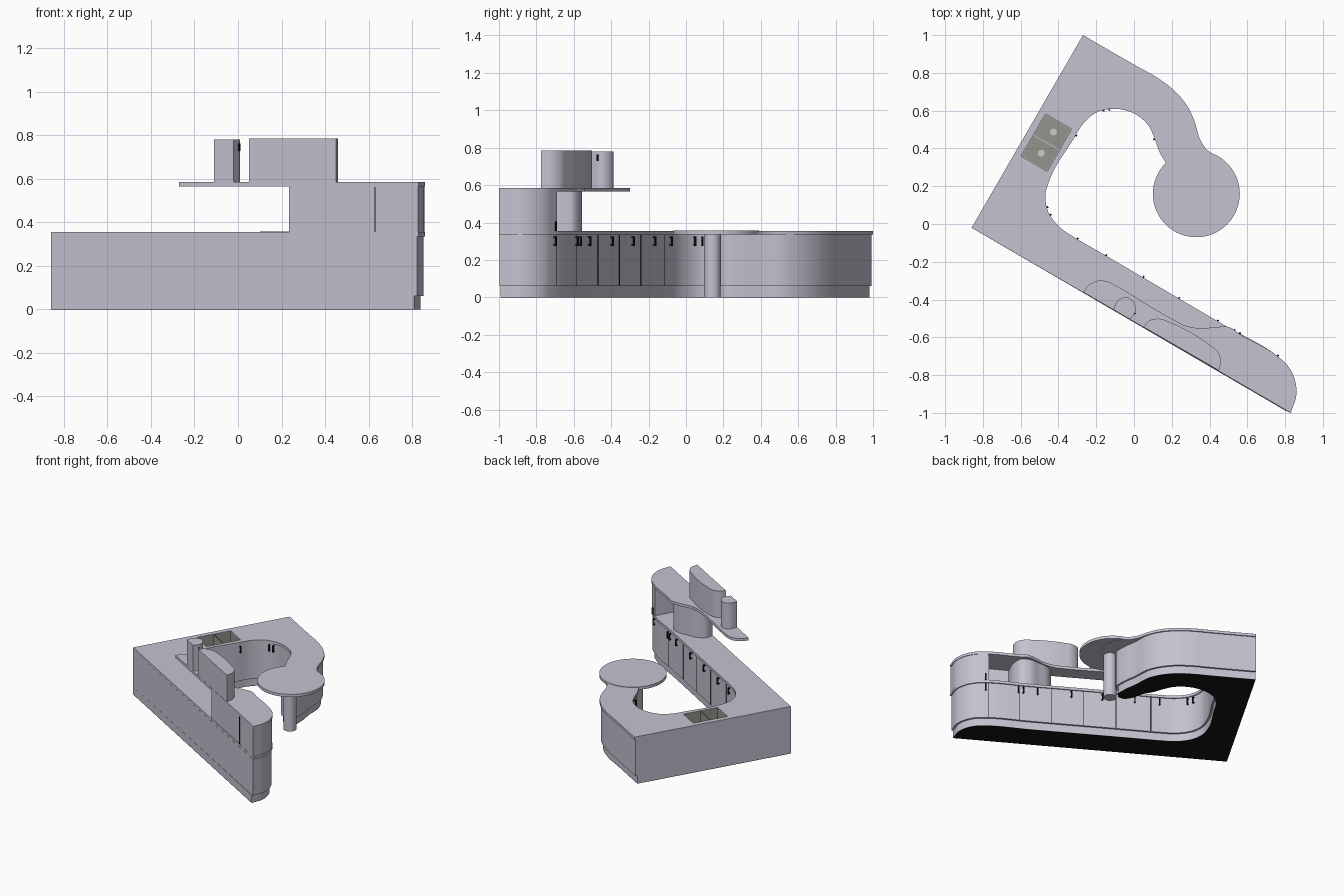
import bpy, bmesh, math
from mathutils import Vector, Matrix

cube = bpy.data.objects.get("Cube")
if cube:
    bpy.data.objects.remove(cube, do_unlink=True)


def material(name, r, g, b):
    m = bpy.data.materials.new(name)
    m.use_nodes = True
    m.diffuse_color = (r, g, b, 1)
    bsdf = next(n for n in m.node_tree.nodes if n.type == 'BSDF_PRINCIPLED')
    bsdf.inputs["Base Color"].default_value = (r, g, b, 1)
    bsdf.inputs["Roughness"].default_value = 0.6
    return m


LILAC = material("pale lilac grey", 0.56, 0.54, 0.63)
STEEL = material("sink grey", 0.3, 0.3, 0.27)
BLACK = material("black", 0.008, 0.008, 0.008)
DRAIN = material("drain silver", 0.6, 0.6, 0.6)


def finish(bm, name, mat, smooth=True):
    me = bpy.data.meshes.new(name)
    bm.to_mesh(me)
    bm.free()
    me.materials.append(mat)
    ob = bpy.data.objects.new(name, me)
    bpy.context.collection.objects.link(ob)
    if smooth:
        bpy.ops.object.select_all(action='DESELECT')
        ob.select_set(True)
        bpy.context.view_layer.objects.active = ob
        bpy.ops.object.shade_smooth_by_angle(angle=0.6)
    return ob


def curve(points, steps=6):
    """Smooth path through points, straight where points are collinear."""
    p = [Vector(q) for q in points]
    tang = []
    for i in range(len(p)):
        a = p[i] - p[i - 1] if i else p[1] - p[0]
        b = p[i + 1] - p[i] if i < len(p) - 1 else a
        tang.append((a.normalized() * b.length + b.normalized() * a.length).normalized())
    out = []
    for i in range(len(p) - 1):
        ln = (p[i + 1] - p[i]).length
        for s in range(steps):
            t = s / steps
            out.append(p[i] * (2*t**3 - 3*t*t + 1) + p[i + 1] * (3*t*t - 2*t**3)
                       + tang[i] * ln * (t**3 - 2*t*t + t) + tang[i + 1] * ln * (t**3 - t*t))
    return out + [p[-1]]


def inset(path, d):
    """Shift a path to its left."""
    out = []
    for i, q in enumerate(path):
        t = (path[min(i + 1, len(path) - 1)] - path[max(i - 1, 0)]).normalized()
        out.append(q + Vector((-t.y, t.x)) * d)
    return out


def prism(name, outline, z0, z1, mat=LILAC):
    bm = bmesh.new()
    face = bm.faces.new([bm.verts.new((q[0], q[1], z0)) for q in outline])
    up = bmesh.ops.extrude_face_region(bm, geom=[face])
    bmesh.ops.translate(bm, vec=(0, 0, z1 - z0),
                        verts=[v for v in up["geom"] if isinstance(v, bmesh.types.BMVert)])
    bmesh.ops.recalc_face_normals(bm, faces=bm.faces)
    return finish(bm, name, mat)


def box(name, centre, size, angle, mat, open_top=False):
    bm = bmesh.new()
    bmesh.ops.create_cube(bm, size=1, matrix=Matrix.Translation(centre)
                          @ Matrix.Rotation(angle, 4, 'Z') @ Matrix.Diagonal((*size, 1)))
    if open_top:
        bm.normal_update()
        bmesh.ops.delete(bm, geom=[f for f in bm.faces if f.normal.z > 0.9], context='FACES')
        bmesh.ops.reverse_faces(bm, faces=bm.faces)
    return finish(bm, name, mat, False)


def disc(name, x, y, r, z0, z1, mat=LILAC, n=64):
    ring = [(x + r * math.cos(math.tau * i / n), y + r * math.sin(math.tau * i / n))
            for i in range(n)]
    return prism(name, ring, z0, z1, mat)


# Plan of the counter: two straight walls and a winding room side
CORNER = Vector((-0.86, -0.02))
WALL = Vector((0.866, -0.5))
SIDE = Vector((0.5, 0.866))
ANGLE = math.radians(-30)
END = [(0.83, -1.0), (0.86, -0.9), (0.85, -0.82), (0.81, -0.745), (0.76, -0.70)]
INNER = [(0.5, -0.548), (-0.2, -0.138), (-0.30, -0.08), (-0.40, -0.01), (-0.46, 0.08),
         (-0.468, 0.16), (-0.44, 0.25), (-0.32, 0.45), (-0.27, 0.53), (-0.2, 0.59),
         (-0.1, 0.61), (0, 0.585), (0.07, 0.53), (0.11, 0.45), (0.135, 0.38), (0.17, 0.32)]
CAP_TOP = [(0.2, 0.22), (0.3, 0.1), (0.45, 0.2), (0.425, 0.36), (0.38, 0.4), (0.345, 0.46)]
CAP_BASE = [(0.19, 0.24), (0.24, 0.17), (0.3, 0.16), (0.345, 0.21), (0.35, 0.28), (0.335, 0.4)]
OUTER = [(0.325, 0.53), (0.285, 0.62), (0.22, 0.70), (0.13, 0.77), (0, 0.844), (-0.27, 1.0)]
base_path = curve(END + INNER + CAP_BASE + OUTER)
top_path = curve(END + INNER + CAP_TOP + OUTER)

prism("toe_kick", inset(base_path, 0.022) + [CORNER], 0.002, 0.06)
prism("floor_plate", inset(base_path, 0.022) + [CORNER], 0, 0.002, BLACK)
cabinets = prism("base_cabinets", inset(base_path, 0.008) + [CORNER], 0.06, 0.335)
worktop = prism("worktop", top_path + [CORNER], 0.335, 0.355)

# Round table at the end of the short arm
disc("round_table_top", 0.33, 0.16, 0.23, 0.337, 0.358)
disc("round_table_leg", 0.335, 0.14, 0.045, 0, 0.337, n=32)

# Double sink let into the worktop
sink = Vector((-0.464, 0.431))
cutter = box("sink_cutter", (*sink, 0.31), (0.16, 0.258, 0.18), ANGLE, STEEL)
cutter.hide_render = True
for ob in (cabinets, worktop):
    mod = ob.modifiers.new("sink_hole", 'BOOLEAN')
    mod.operation = 'DIFFERENCE'
    mod.solver = 'EXACT'
    mod.object = cutter
    bpy.context.view_layer.objects.active = ob
    bpy.ops.object.modifier_apply(modifier=mod.name)
bpy.data.objects.remove(cutter, do_unlink=True)
for side, label in ((-1, "front"), (1, "back")):
    c = sink + SIDE * 0.0645 * side
    box(label + "_sink_bowl", (*c, 0.289), (0.156, 0.124, 0.13), ANGLE, STEEL, True)
    disc(label + "_sink_drain", c.x + 0.005, c.y, 0.018, 0.224, 0.229, DRAIN, 24)

# Raised bar over the long arm
BAR = [(-0.27, -0.36), (-0.235, -0.32), (-0.19, -0.30), (-0.14, -0.305), (-0.08, -0.335),
       (0.06, -0.42), (0.2, -0.502), (0.27, -0.537), (0.35, -0.552), (0.44, -0.545),
       (0.5, -0.545), (0.56, -0.583)]
prism("bar_top", curve(BAR + END[::-1]), 0.565, 0.585)
prism("tall_end_cabinet", inset(curve(END), 0.004) + [(0.74, -0.69), (0.63, -0.88)],
      0.355, 0.565)
prism("bar_curved_support", curve([(0.235, -0.652), (0.25, -0.6), (0.3, -0.567), (0.39, -0.56),
                                   (0.47, -0.562), (0.525, -0.6), (0.53, -0.66),
                                   (0.48, -0.793)]), 0.355, 0.565)
prism("niche_back", [(0.235, -0.652), (0.63, -0.88), (0.64, -0.863), (0.245, -0.635)],
      0.355, 0.565)

# Rounded boxes standing on the bar
prism("small_bar_box", curve([(-0.11, -0.453), (-0.085, -0.405), (-0.045, -0.387), (-0.005, -0.41),
                              (0.01, -0.45), (-0.02, -0.505)]), 0.585, 0.78)
prism("long_bar_box", curve([(0.05, -0.545), (0.08, -0.512), (0.14, -0.502), (0.19, -0.52),
                             (0.39, -0.632), (0.44, -0.672), (0.46, -0.72), (0.45, -0.776)]),
      0.585, 0.785)

# Door seams and handles along the room side
face_path = inset(base_path, 0.008)


def fitting(name, x, y, z, size, out):
    """Put a small box on the nearest point of the cabinet fronts."""
    q = Vector((x, y))
    i = min(range(1, len(face_path) - 1), key=lambda k: (face_path[k] - q).length)
    t = (face_path[i + 1] - face_path[i - 1]).normalized()
    n = Vector((t.y, -t.x))
    c = q + n * ((face_path[i] - q).dot(n) + out)
    box(name, (*c, z), size, math.atan2(t.y, t.x), BLACK)


for y in (-0.69, -0.58, -0.465, -0.35, -0.235, -0.11):
    fitting("door_seam", 0.76 - (y + 0.70) / 0.585, y, 0.198, (0.004, 0.004, 0.27), 0)
for x, y in ((-0.16, 0.595), (-0.13, 0.6), (-0.31, 0.47), (0.11, 0.45), (-0.455, 0.09),
             (-0.44, 0.05), (-0.3, -0.08), (-0.15, -0.17), (0.05, -0.28), (0.24, -0.39),
             (0.445, -0.51), (0.53, -0.565), (0.56, -0.58), (0.76, -0.7)):
    fitting("door_handle", x, y, 0.3, (0.009, 0.007, 0.05), 0.013)
    for z in (0.28, 0.32):
        fitting("handle_post", x, y, z, (0.009, 0.014, 0.008), 0.006)
fitting("upper_door_handle", 0.76, -0.7, 0.38, (0.009, 0.007, 0.05), 0.013)
box("small_box_handle", (0.004, -0.472, 0.745), (0.012, 0.008, 0.035), ANGLE, BLACK)

# Joint of the end unit on the long wall
box("end_unit_joint", (0.63, -0.881, 0.312), (0.005, 0.004, 0.5), ANGLE, BLACK)
